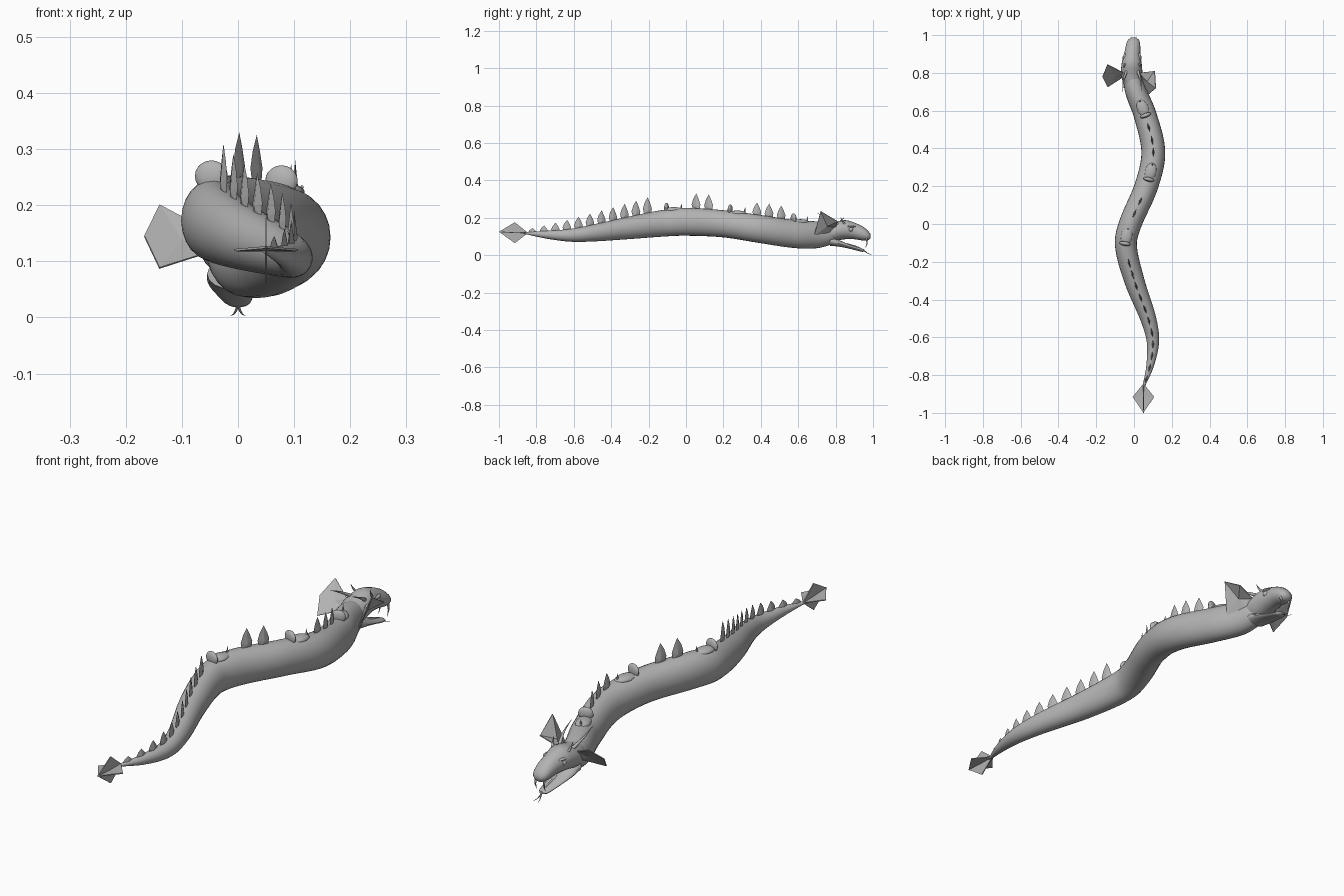
import bpy, bmesh, math
from mathutils import Vector

cube = bpy.data.objects.get("Cube")
if cube:
    bpy.data.objects.remove(cube)

grey = bpy.data.materials.new("stone_grey")
grey.use_nodes = True
grey.diffuse_color = (0.45, 0.45, 0.45, 1)
grey.node_tree.nodes["Principled BSDF"].inputs["Base Color"].default_value = (0.45, 0.45, 0.45, 1)


def finish(name, bm, smooth=True):
    bmesh.ops.recalc_face_normals(bm, faces=bm.faces)
    mesh = bpy.data.meshes.new(name)
    bm.to_mesh(mesh)
    bm.free()
    mesh.materials.append(grey)
    ob = bpy.data.objects.new(name, mesh)
    bpy.context.collection.objects.link(ob)
    if smooth:
        bpy.ops.object.select_all(action='DESELECT')
        ob.select_set(True)
        bpy.context.view_layer.objects.active = ob
        bpy.ops.object.shade_smooth_by_angle(angle=math.radians(50))
    return ob


def spline(keys, y):
    """Smooth section (y, x, bottom, top, half width) at position y."""
    i = max(k for k in range(len(keys) - 1) if keys[k][0] <= y or k == 0)
    a, b = keys[i], keys[i + 1]
    p, q = keys[max(i - 1, 0)], keys[min(i + 2, len(keys) - 1)]
    h = b[0] - a[0]
    t = min(max((y - a[0]) / h, 0), 1)
    out = [y]
    for c in range(1, 5):
        m0 = (b[c] - p[c]) / (b[0] - p[0]) * h
        m1 = (q[c] - a[c]) / (q[0] - a[0]) * h
        out.append((2*t**3 - 3*t**2 + 1) * a[c] + (t**3 - 2*t**2 + t) * m0
                   + (3*t**2 - 2*t**3) * b[c] + (t**3 - t**2) * m1)
    return out


def heading(keys, y):
    e = 0.01
    dx = spline(keys, y + e)[1] - spline(keys, y - e)[1]
    return Vector((dx, 2 * e, 0)).normalized()


def loft(name, keys, rings, sides):
    bm = bmesh.new()
    loops = []
    y0, y1 = keys[0][0], keys[-1][0]
    for r in range(rings + 1):
        y, x, lo, hi, w = spline(keys, y0 + (y1 - y0) * r / rings)
        d = heading(keys, y)
        side = Vector((d.y, -d.x, 0))
        ring = []
        for s in range(sides):
            a = math.tau * s / sides
            p = Vector((x, y, (lo + hi) / 2)) + side * (w * math.cos(a))
            p.z += (hi - lo) / 2 * math.sin(a)
            ring.append(bm.verts.new(p))
        loops.append(ring)
    for a, b in zip(loops, loops[1:]):
        for s in range(sides):
            n = (s + 1) % sides
            bm.faces.new((a[s], a[n], b[n], b[s]))
    bm.faces.new(loops[0])
    bm.faces.new(loops[-1])
    return finish(name, bm)


def plate(name, outline, centre, thickness=0.004):
    """Fan of flat faces around a centre point, given a thin section."""
    bm = bmesh.new()
    c = bm.verts.new(centre)
    vs = [bm.verts.new(p) for p in outline]
    for a, b in zip(vs, vs[1:] + vs[:1]):
        bm.faces.new((c, a, b))
    ob = finish(name, bm, False)
    mod = ob.modifiers.new("thickness", 'SOLIDIFY')
    mod.thickness = thickness
    mod.offset = 0
    return ob


def spike(name, points, radius):
    """Curved tapering horn along a path."""
    curve = bpy.data.curves.new(name, 'CURVE')
    curve.dimensions = '3D'
    curve.bevel_depth = radius
    curve.bevel_resolution = 2
    s = curve.splines.new('BEZIER')
    s.bezier_points.add(len(points) - 1)
    for i, (bp, p) in enumerate(zip(s.bezier_points, points)):
        bp.co = p
        bp.handle_left_type = bp.handle_right_type = 'AUTO'
        bp.radius = 1 - 0.92 * i / (len(points) - 1)
    curve.materials.append(grey)
    ob = bpy.data.objects.new(name, curve)
    bpy.context.collection.objects.link(ob)


def ball(name, centre, scale):
    bm = bmesh.new()
    bmesh.ops.create_uvsphere(bm, u_segments=16, v_segments=10, radius=1)
    bmesh.ops.scale(bm, vec=scale, verts=bm.verts)
    bmesh.ops.translate(bm, vec=centre, verts=bm.verts)
    return finish(name, bm)


# Winding body
body = [(-.87, .048, .115, .122, .005), (-.75, .085, .089, .13, .02), (-.62, .1, .072, .14, .033),
        (-.5, .075, .073, .163, .042), (-.3, .002, .086, .207, .053), (-.11, -.043, .1, .244, .058),
        (0, -.02, .104, .253, .06), (.2, .065, .095, .24, .062), (.38, .102, .067, .217, .063),
        (.58, .058, .038, .188, .06), (.7, .01, .037, .18, .056), (.77, -.008, .055, .17, .048),
        (.81, -.012, .075, .16, .035)]
loft("body", body, 90, 24)

# Upper head and lower jaw
skull = [(.73, -.006, .07, .165, .042), (.79, -.012, .075, .175, .056), (.85, -.012, .085, .187, .053),
         (.9, -.009, .085, .174, .043), (.95, -.004, .078, .15, .037), (.975, -.002, .08, .128, .029),
         (.987, -.002, .09, .112, .014)]
loft("upper_head", skull, 24, 20)
jaw = [(.77, -.01, .05, .105, .045), (.82, -.01, .045, .08, .044), (.88, -.006, .033, .055, .034),
       (.94, 0, .018, .036, .022), (.955, 0, .02, .03, .01)]
loft("lower_jaw", jaw, 16, 16)


# Back spines: pointed leaves with a ridge down each side
def spine(y, tip, half):
    _, x, lo, hi, w = spline(body, y)
    d = heading(body, y)
    base = Vector((x, y, hi - 0.012))
    h = tip - base.z
    shape = [(-.7, 0), (-1, .35), (-.65, .68), (0, 1), (.5, .68), (.9, .35), (.7, 0)]
    bm = bmesh.new()
    rim = [bm.verts.new(base + d * (u * half) + Vector((0, 0, v * h))) for u, v in shape]
    side = Vector((d.y, -d.x, 0))
    for sign in (-1, 1):
        c = bm.verts.new(base + side * (sign * 0.006) + Vector((0, 0, h * 0.25)))
        for a, b in zip(rim, rim[1:] + rim[:1]):
            bm.faces.new((c, a, b))
    finish("back_spine", bm, False)


for i in range(11):
    f = i / 10
    spine(-.82 + .615 * f, .145 + .165 * f ** 1.1, .024 + .002 * f)
for y, tip, half in [(.055, .33, .027), (.122, .325, .027), (.38, .28, .025),
                     (.445, .275, .025), (.51, .265, .025)]:
    spine(y, tip, half)

# Three saddles: low seat, rounded backrest, thin pommel
for y in (-.065, .275, .612):
    _, x, lo, hi, w = spline(body, y)
    d = heading(body, y)
    turn = math.atan2(-d.x, d.y)
    for part, off, up, size in [("saddle_seat", 0, -.008, (.03, .05, .015)),
                                ("saddle_backrest", -.04, .007, (.03, .012, .028))]:
        ob = ball(part, (0, 0, 0), size)
        p = d * off
        ob.location = (x + p.x, y + p.y, spline(body, y + p.y)[3] + up)
        ob.rotation_euler.z = turn
    p = Vector((x, y, hi - .01)) + d * .04
    spike("saddle_pommel", [p, p + Vector((0, 0, .018)), p + Vector((0, .004, .035))], .006)

# Crossed tail fins
tail = Vector((.05, -.915, .12))
for name, axis in (("tail_fin_flat", Vector((.057, 0, 0))), ("tail_fin_upright", Vector((0, 0, .056)))):
    back, front = Vector((.05, -1, .125)), Vector((.05, -.845, .119))
    plate(name, [front, tail + axis, back, tail - axis], tail)

# Ear fans, spread unevenly
plate("left_ear_fan", [(.03, .8, .15), (.11, .81, .18), (.115, .72, .235), (.075, .685, .105),
                       (.03, .77, .11)], (.07, .755, .155))
plate("right_ear_fan", [(-.055, .8, .155), (-.14, .845, .2), (-.167, .78, .145), (-.14, .725, .088),
                        (-.055, .78, .115)], (-.1, .785, .137))

# Paired head details
for side, word in ((1, "left"), (-1, "right")):
    cx = -.01
    spike(word + "_horn", [(cx + side * .03, .81, .165), (cx + side * .045, .76, .195),
                           (cx + side * .05, .7, .225)], .008)
    spike(word + "_brow_spike", [(cx + side * .035, .85, .165), (cx + side * .042, .835, .185),
                                 (cx + side * .045, .825, .205)], .006)
    ball(word + "_eye", (cx + side * .04, .88, .137), (.011, .013, .012))
    ball(word + "_eyebrow", (cx + side * .036, .878, .153), (.012, .028, .006))
    spike(word + "_fang", [(side * .02, .962, .095), (side * .02, .968, .065), (side * .02, .958, .038)], .006)

# Forked tongue
spike("tongue", [(0, .86, .058), (0, .92, .042), (0, .965, .018)], .006)
for side in (-1, 1):
    spike("tongue_fork", [(0, .955, .022), (side * .006, .975, .008), (side * .013, .998, .003)], .003)
